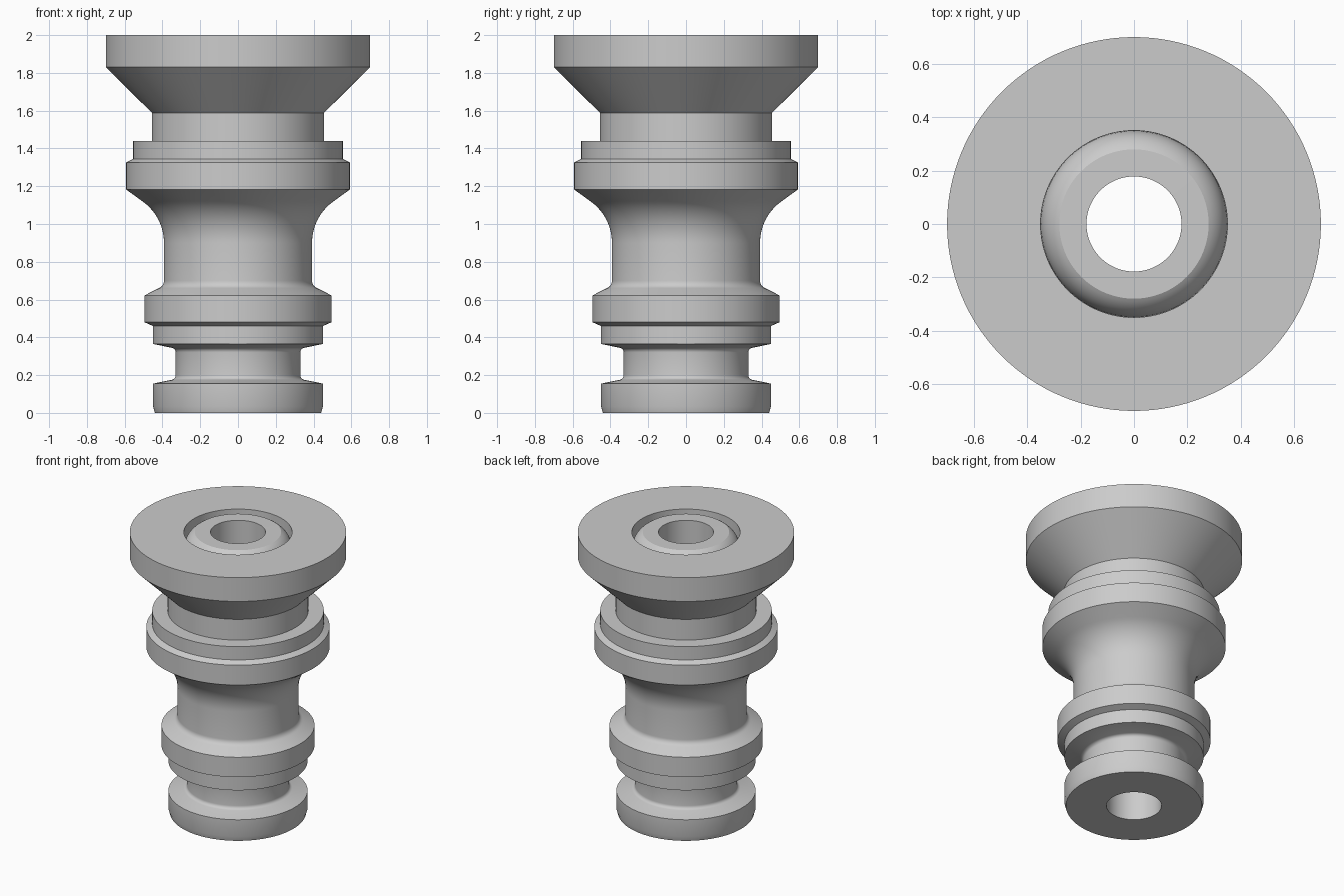
import bpy, bmesh, math

SEGMENTS = 128

cube = bpy.data.objects.get("Cube")
if cube:
    bpy.data.objects.remove(cube, do_unlink=True)

grey = bpy.data.materials.new("plain grey")
grey.use_nodes = True
colour = (0.6, 0.6, 0.6, 1)
grey.diffuse_color = colour
grey.node_tree.nodes["Principled BSDF"].inputs["Base Color"].default_value = colour


def arc(cr, cz, radius, start, end, steps):
    """Points (r, z) along an arc, angles in degrees."""
    angles = [math.radians(start + (end - start) * i / steps) for i in range(steps + 1)]
    return [(cr + radius * math.cos(a), cz + radius * math.sin(a)) for a in angles]


def lathe(name, profile):
    """Revolve a closed (r, z) profile around the z axis."""
    bm = bmesh.new()
    rings = []
    for r, z in profile:
        rings.append([bm.verts.new((r * math.cos(t), r * math.sin(t), z))
                      for t in (math.tau * i / SEGMENTS for i in range(SEGMENTS))])
    for k, low in enumerate(rings):
        high = rings[(k + 1) % len(rings)]
        for i in range(SEGMENTS):
            j = (i + 1) % SEGMENTS
            bm.faces.new((low[i], low[j], high[j], high[i]))
    bmesh.ops.recalc_face_normals(bm, faces=bm.faces)
    mesh = bpy.data.meshes.new(name)
    bm.to_mesh(mesh)
    bm.free()
    mesh.materials.append(grey)
    obj = bpy.data.objects.new(name, mesh)
    bpy.context.collection.objects.link(obj)
    bpy.ops.object.select_all(action="DESELECT")
    obj.select_set(True)
    bpy.context.view_layer.objects.active = obj
    bpy.ops.object.shade_smooth_by_angle(angle=math.radians(22))
    return obj


# Foot with a small chamfer, then the seal groove with filleted corners
profile = [(0.178, 0), (0.44, 0), (0.45, 0.035), (0.45, 0.155)]
profile += arc(0.355, 0.20, 0.025, 260, 180, 5)
profile += arc(0.355, 0.32, 0.025, 180, 100, 5)
# Lower collar, stepped, with a sloped shoulder
profile += [(0.45, 0.365), (0.45, 0.46), (0.495, 0.48), (0.495, 0.622), (0.42, 0.66)]
profile += arc(0.435, 0.70, 0.043, 235, 180, 5)
# Waist flaring out into the upper collar
profile += arc(0.662, 0.90, 0.27, 180, 125, 14)
profile += [(0.593, 1.183), (0.593, 1.325), (0.555, 1.345), (0.555, 1.44)]
# Neck, conical underside and flat rim of the head
profile += [(0.455, 1.44), (0.455, 1.588), (0.70, 1.83), (0.70, 2.0), (0.35, 2.0)]
# Recess around the rounded nozzle lip, ending at the through bore
profile += arc(0.21, 1.879, 0.139, 0, 60, 12)
profile += [(0.178, 2.0)]

lathe("hose_connector_body", profile)
